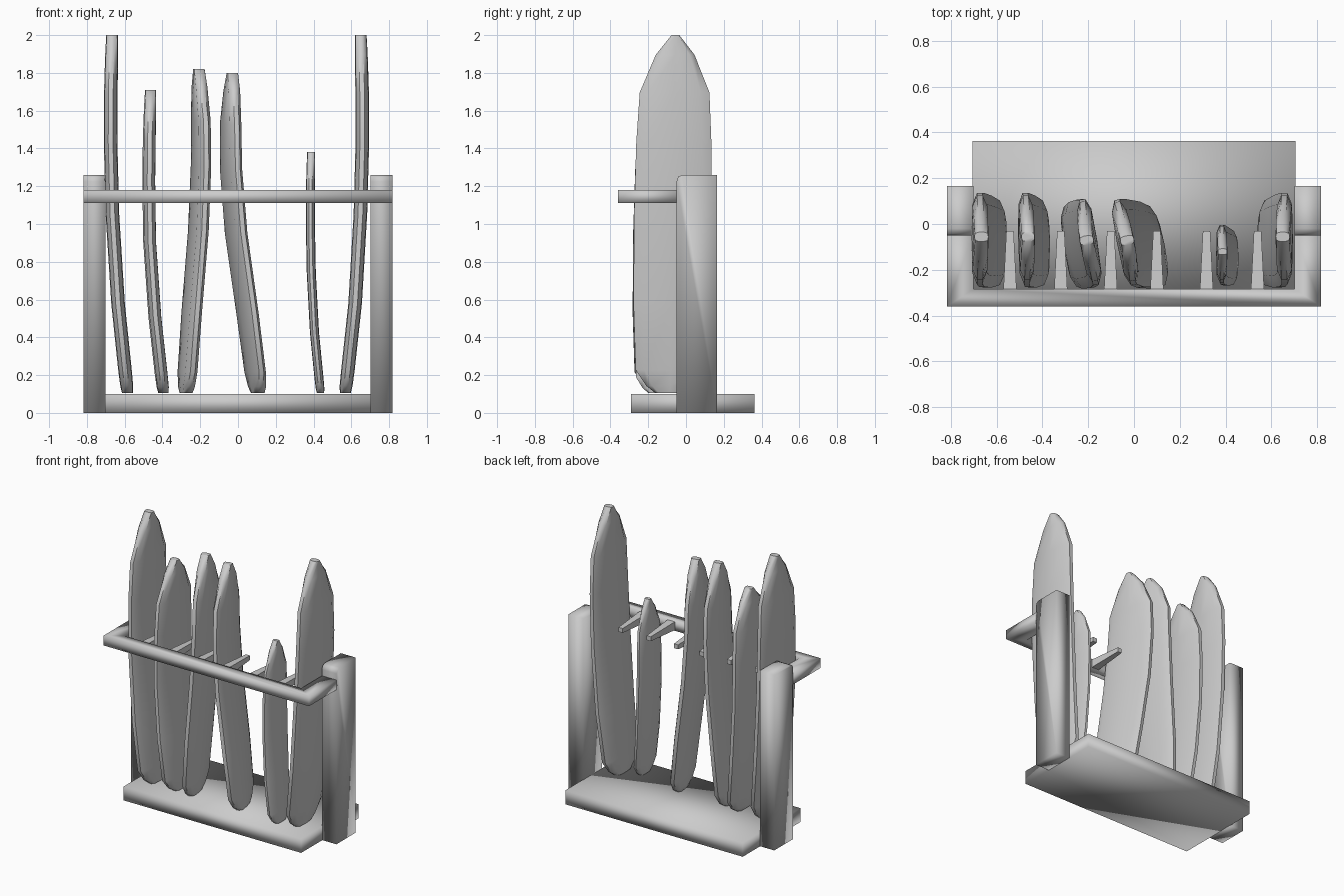
import bpy, math
from math import radians, sin, cos

if "Cube" in bpy.data.objects:
    bpy.data.objects.remove(bpy.data.objects["Cube"])


def make(name, verts, faces, angle=None):
    me = bpy.data.meshes.new(name)
    me.from_pydata(verts, [], faces)
    me.update()
    ob = bpy.data.objects.new(name, me)
    bpy.context.collection.objects.link(ob)
    bpy.ops.object.select_all(action='DESELECT')
    bpy.context.view_layer.objects.active = ob
    ob.select_set(True)
    if angle is None:
        bpy.ops.object.shade_smooth()
    else:
        bpy.ops.object.shade_smooth_by_angle(angle=radians(angle))
    return ob


def loft(name, rings, angle=None):
    """Skin equal-length rings (counter-clockwise seen from the last ring) and cap both ends."""
    n = len(rings[0])
    verts = [p for r in rings for p in r]
    faces = [tuple(reversed(range(n)))]
    for i in range(len(rings) - 1):
        for j in range(n):
            k = (j + 1) % n
            faces.append((i*n + j, i*n + k, (i+1)*n + k, (i+1)*n + j))
    faces.append(tuple(range((len(rings) - 1)*n, len(rings)*n)))
    return make(name, verts, faces, angle)


def rect(x0, x1, y0, y1):
    return [(x0, y0), (x1, y0), (x1, y1), (x0, y1)]


def prism(name, outline, z0, z1):
    return loft(name, [[(x, y, z) for x, y in outline] for z in (z0, z1)])


# Base slab
prism("base", rect(-0.705, 0.705, -0.29, 0.363), 0, 0.1)

# Side posts with a chamfered front top corner
post_side = [(-0.05, 0), (0.165, 0), (0.165, 1.26), (-0.02, 1.26), (-0.042, 1.25), (-0.05, 1.225)]
for side, x0 in (("left", -0.817), ("right", 0.702)):
    loft(side + "_post", [[(x, y, z) for y, z in post_side] for x in (x0, x0 + 0.115)])

# U-shaped front rail
prism("front_rail", [(-0.817, -0.36), (0.817, -0.36), (0.817, -0.04), (0.702, -0.04),
                     (0.702, -0.285), (-0.702, -0.285), (-0.702, -0.04), (-0.817, -0.04)], 1.11, 1.18)

# Tapered divider pegs
for i, x in enumerate((-0.542, -0.32, -0.102, 0.1, 0.317, 0.54)):
    rings = []
    for y, hw, hz in ((-0.29, 0.029, 0.03), (-0.03, 0.016, 0.016)):
        rings.append([(x - hw, y, 1.145 - hz), (x - hw, y, 1.145 + hz),
                      (x + hw, y, 1.145 + hz), (x + hw, y, 1.145 - hz)])
    loft(f"divider_peg_{i + 1}", rings, 40)

# Boards: stations along the length (t, width factor, thickness factor)
STATIONS = [(0, .38, .8), (.02, .62, .95), (.065, .9, 1), (.25, .98, 1), (.5, 1, 1),
            (.7, .97, 1), (.84, .9, 1), (.945, .5, .95), (1, .1, .85)]
# Cross-section: x across thickness, y across width
SECTION = [(-.35, -1), (.35, -1), (.9, -.75), (1, 0), (.9, .75),
           (.35, 1), (-.35, 1), (-.9, .75), (-1, 0), (-.9, -.75)]


def bend(xs, t):
    i = min(int(t*4), 3)
    f = t*4 - i
    a, b = xs[i], xs[i + 1]
    ma = (xs[i + 1] - xs[i - 1])/2 if i > 0 else b - a
    mb = (xs[i + 2] - xs[i])/2 if i < 3 else b - a
    return ((2*f**3 - 3*f*f + 1)*a + (f**3 - 2*f*f + f)*ma
            + (3*f*f - 2*f**3)*b + (f**3 - f*f)*mb)


def board(name, xs, top, yc, half_w, half_t, yaw):
    rings = []
    c, s = cos(radians(yaw)), sin(radians(yaw))
    for t, wf, tf in STATIONS:
        cx, cy, z = bend(xs, t), yc + 0.028*(t - 0.5), 0.105 + t*(top - 0.105)
        rings.append([(cx + c*u*half_t*tf - s*v*half_w*wf,
                       cy + s*u*half_t*tf + c*v*half_w*wf, z) for u, v in SECTION])
    loft(name, rings, 50)


BOARDS = [
    ((-.585, -.635, -.665, -.675, -.667), 2.0, -.07, .205, .036, 0),
    ((-.395, -.44, -.468, -.472, -.463), 1.71, -.07, .205, .034, 1),
    ((-.275, -.245, -.21, -.195, -.207), 1.82, -.085, .195, .036, 9),
    ((.105, .05, -.01, -.04, -.03), 1.8, -.085, .195, .036, 11),
    ((.437, .405, .388, .383, .387), 1.38, -.135, .13, .024, 0),
    ((.568, .62, .648, .659, .65), 2.0, -.07, .205, .036, 0),
]
for i, b in enumerate(BOARDS):
    board(f"board_{i + 1}", *b)
